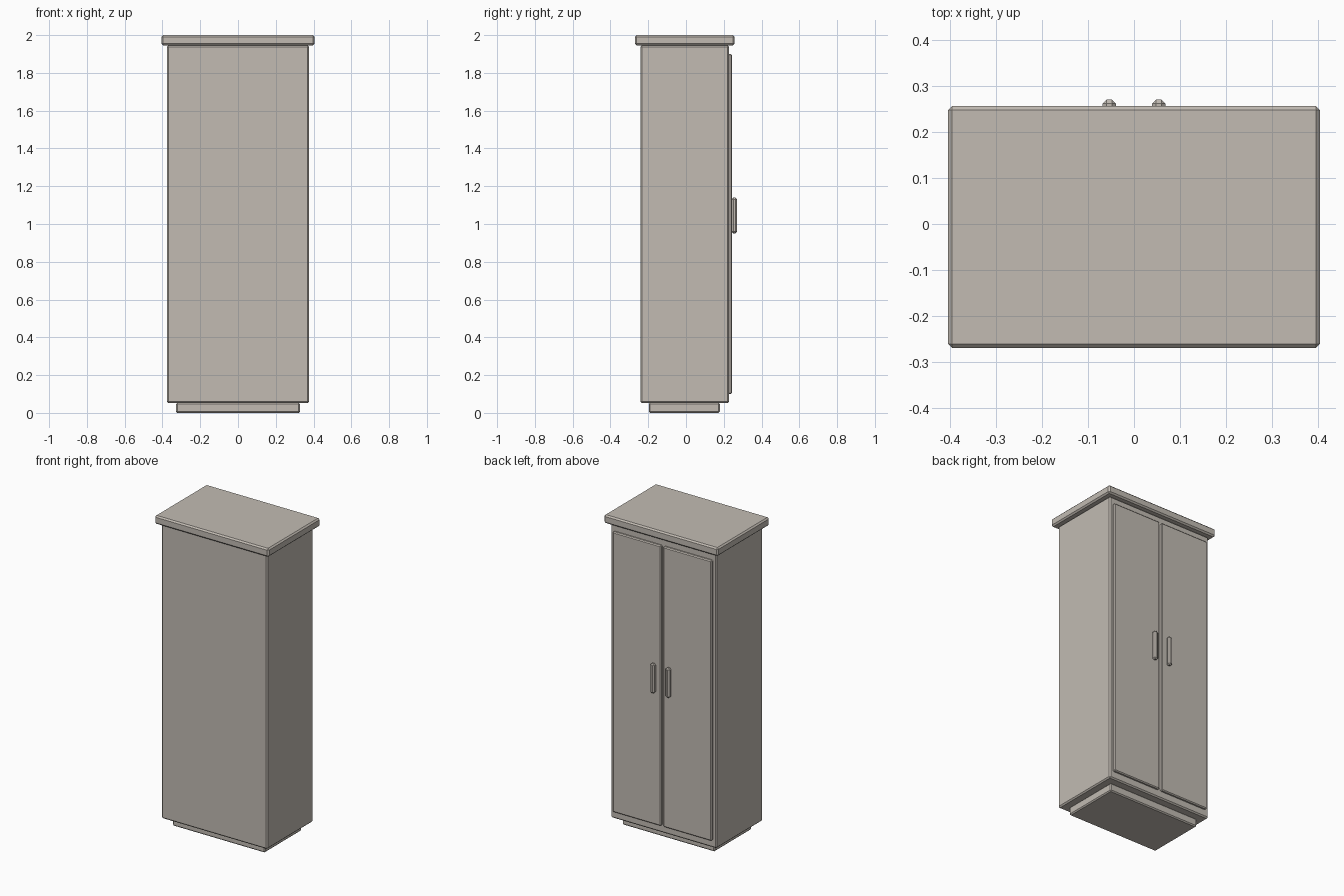
import bpy
import bmesh

if "Cube" in bpy.data.objects:
    bpy.data.objects.remove(bpy.data.objects["Cube"])

# One warm grey finish for the whole cabinet
finish = bpy.data.materials.new("warm_grey_finish")
finish.diffuse_color = (0.54, 0.50, 0.45, 1.0)
finish.use_nodes = True
finish.node_tree.nodes["Principled BSDF"].inputs["Base Color"].default_value = finish.diffuse_color


def chamfered_box(name, x, y, z, chamfer):
    """Box spanning the given (min, max) ranges with flat chamfered edges."""
    bm = bmesh.new()
    bmesh.ops.create_cube(bm, size=1.0)
    for v in bm.verts:
        for axis, (low, high) in enumerate((x, y, z)):
            v.co[axis] = low if v.co[axis] < 0 else high
    bmesh.ops.bevel(bm, geom=bm.edges[:], offset=chamfer, offset_type='OFFSET',
                    segments=1, profile=0.5, affect='EDGES')
    bmesh.ops.recalc_face_normals(bm, faces=bm.faces[:])
    mesh = bpy.data.meshes.new(name)
    bm.to_mesh(mesh)
    bm.free()
    mesh.materials.append(finish)
    obj = bpy.data.objects.new(name, mesh)
    bpy.context.collection.objects.link(obj)
    return obj


# Recessed plinth, carcass and overhanging top
chamfered_box("plinth", (-0.328, 0.328), (-0.197, 0.179), (0.0, 0.054), 0.007)
chamfered_box("carcass", (-0.376, 0.376), (-0.242, 0.228), (0.052, 1.946), 0.008)
chamfered_box("top_board", (-0.405, 0.405), (-0.27, 0.257), (1.946, 2.0), 0.009)

# Pair of doors with a narrow gap, each with a pull handle near the middle
for side, label in ((-1, "left"), (1, "right")):
    door_x = sorted((side * 0.008, side * 0.352))
    chamfered_box(label + "_door", door_x, (0.222, 0.244), (0.1, 1.9), 0.006)
    handle_x = (side * 0.054 - 0.015, side * 0.054 + 0.015)
    chamfered_box(label + "_handle", handle_x, (0.242, 0.271), (0.95, 1.14), 0.009)
